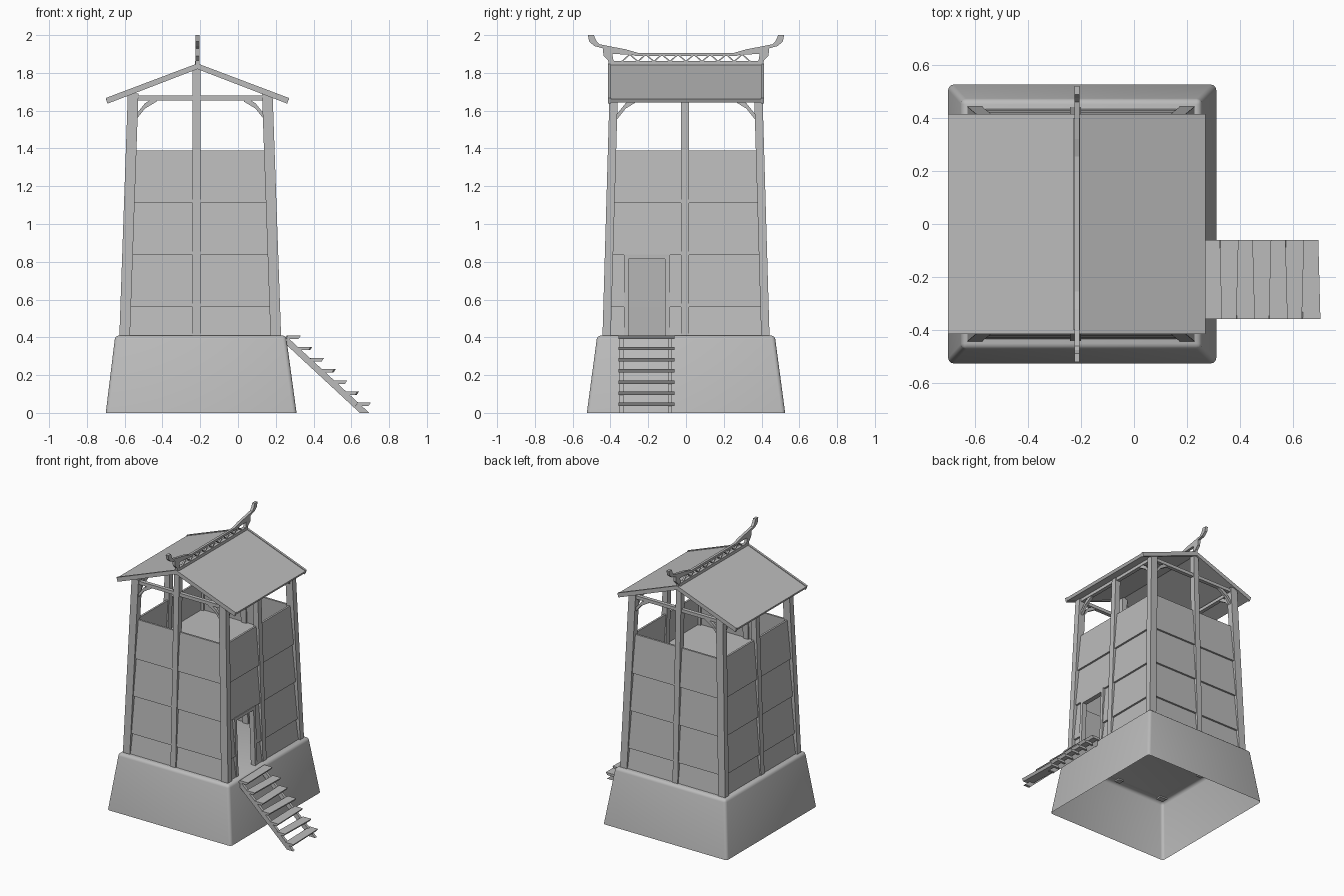
import bpy, bmesh
from mathutils import Vector

if "Cube" in bpy.data.objects:
    bpy.data.objects.remove(bpy.data.objects["Cube"])

grey = bpy.data.materials.new("plain grey")
grey.use_nodes = True
GREY = (0.5, 0.5, 0.5, 1)
grey.diffuse_color = GREY
grey.node_tree.nodes["Principled BSDF"].inputs["Base Color"].default_value = GREY

CX = -0.2          # tower centre line
RIDGE = -0.215     # roof ridge
Z0, ZTOP = 0.41, 1.39


def half_x(z):
    return 0.40 - 0.035 * (z - Z0)


def half_y(z):
    return 0.42 - 0.029 * (z - Z0)


def finish(name, bm):
    bmesh.ops.recalc_face_normals(bm, faces=bm.faces)
    mesh = bpy.data.meshes.new(name)
    bm.to_mesh(mesh)
    bm.free()
    mesh.materials.append(grey)
    obj = bpy.data.objects.new(name, mesh)
    bpy.context.collection.objects.link(obj)
    return obj


def loft(name, ring_a, ring_b):
    """Closed solid between two matching rings of points."""
    bm = bmesh.new()
    a = [bm.verts.new(p) for p in ring_a]
    b = [bm.verts.new(p) for p in ring_b]
    bm.faces.new(a)
    bm.faces.new(b[::-1])
    for i in range(len(a)):
        j = (i + 1) % len(a)
        bm.faces.new((a[j], a[i], b[i], b[j]))
    return finish(name, bm)


def strut(name, start, end, u, v):
    """Bar from start to end; u and v are half-size vectors of its section."""
    u, v = Vector(u), Vector(v)
    section = (u + v, u - v, -u - v, v - u)
    return loft(name, [Vector(start) + o for o in section],
                [Vector(end) + o for o in section])


def wall_point(side, s, z, out=0.0):
    """Point on a leaning wall: s runs along it, out is away from the tower."""
    if side in ("front", "back"):
        sign = -1 if side == "front" else 1
        return Vector((CX + s, sign * (half_y(z) + out), z))
    sign = 1 if side == "right" else -1
    return Vector((CX + sign * (half_x(z) + out), s, z))


def panel(name, side, s0, s1, z0, z1):
    """Clapboard whose lower edge stands proud; s0 and s1 are functions of z."""
    def ring(s):
        return [wall_point(side, s(z0), z0, 0.014), wall_point(side, s(z1), z1, 0.0),
                wall_point(side, s(z1), z1, -0.014), wall_point(side, s(z0), z0, -0.006)]
    loft(name, ring(s0), ring(s1))


# Stone base: open below, with softened top and corners
bm = bmesh.new()
low = [bm.verts.new((-0.195 + x * 0.505, y * 0.525, 0))
       for x, y in ((-1, -1), (1, -1), (1, 1), (-1, 1))]
top = [bm.verts.new((-0.198 + x * 0.452, y * 0.47, Z0))
       for x, y in ((-1, -1), (1, -1), (1, 1), (-1, 1))]
bm.faces.new(top)
for i in range(4):
    j = (i + 1) % 4
    bm.faces.new((low[i], low[j], top[j], top[i]))
edges = [e for e in bm.edges if max(v.co.z for v in e.verts) > 0.1]
bmesh.ops.bevel(bm, geom=edges, offset=0.02, segments=3, profile=0.5, affect='EDGES')
base = finish("base", bm)
bpy.ops.object.select_all(action='DESELECT')
base.select_set(True)
bpy.context.view_layer.objects.active = base
bpy.ops.object.shade_smooth_by_angle()

# Corner posts
for sx in (-1, 1):
    for sy in (-1, 1):
        ends = [(CX + sx * half_x(z), sy * half_y(z), z) for z in (Z0 - 0.01, 1.69)]
        strut("corner_post", *ends, (0.028, 0, 0), (0, 0.022, 0))

# Walls with middle posts, top beams and corner braces
rows = (Z0, 0.56, 0.835, 1.11, ZTOP)
DOOR = (-0.305, -0.11, 0.815)
for side in ("front", "back", "left", "right"):
    gable = side in ("front", "back")
    mid = -0.02 if gable else -0.005
    reach = half_x if gable else half_y
    along = Vector((1, 0, 0)) if gable else Vector((0, 1, 0))
    across = Vector((0, 1, 0)) if gable else Vector((1, 0, 0))

    def edge_low(z): return -reach(z)
    def edge_high(z): return reach(z)
    def middle(z): return mid

    strut(side + "_middle_post", wall_point(side, mid, Z0 - 0.01),
          wall_point(side, mid, 1.835 if gable else 1.69), along * 0.021, across * 0.021)

    for z0, z1 in zip(rows, rows[1:]):
        panel(side + "_panel", side, middle, edge_high, z0, z1)
        if side == "right" and z0 < DOOR[2] - 0.1:
            panel("door_side_panel", side, edge_low, lambda z: DOOR[0], z0, z1)
            panel("door_side_panel", side, lambda z: DOOR[1], middle, z0, z1)
        else:
            panel(side + "_panel", side, edge_low, middle, z0, z1)

    zb = 1.667
    strut(side + "_top_beam", wall_point(side, -reach(zb), zb),
          wall_point(side, reach(zb), zb), across * 0.014, (0, 0, 0.012))
    for sign in (-1, 1):
        foot = wall_point(side, sign * (reach(1.56) - 0.015), 1.56)
        bend = wall_point(side, sign * (reach(1.62) - 0.065), 1.625)
        head = wall_point(side, sign * (reach(1.66) - 0.125), 1.662)
        strut(side + "_brace", foot, bend, across * 0.01, (0, 0, 0.014))
        strut(side + "_brace", bend, head, across * 0.01, (0, 0, 0.014))

# Door frame
for s in (DOOR[0] - 0.012, DOOR[1] + 0.012):
    strut("door_jamb", wall_point("right", s, Z0), wall_point("right", s, 0.835),
          (0.018, 0, 0), (0, 0.012, 0))
strut("door_lintel", wall_point("right", DOOR[0] - 0.024, 0.827),
      wall_point("right", DOOR[1] + 0.024, 0.827), (0.018, 0, 0), (0, 0, 0.012))

# Lookout floor
strut("lookout_floor", (CX, -half_y(1.15), 1.15), (CX, half_y(1.15), 1.15),
      (half_x(1.15), 0, 0), (0, 0, 0.01))


# Roof slopes with thicker gable boards
def roof_ring(sign, y, drop, bottom):
    profile = ((0, 1.85 - drop), (0.485, 1.667 - drop), (0.476, 1.637 + bottom), (0, 1.82 + bottom))
    return [(RIDGE + sign * x, y, z) for x, z in profile]


for sign in (-1, 1):
    loft("roof_slope", roof_ring(sign, -0.4, 0.005, 0.006), roof_ring(sign, 0.4, 0.005, 0.006))
    for end in (-1, 1):
        loft("gable_board", roof_ring(sign, end * 0.398, 0, 0), roof_ring(sign, end * 0.414, 0, 0))

# Ridge ornament: rails, lattice and curled finials
strut("ridge_bar", (RIDGE, -0.4, 1.851), (RIDGE, 0.4, 1.851), (0.012, 0, 0), (0, 0, 0.011))
strut("ridge_rail", (RIDGE, -0.27, 1.898), (RIDGE, 0.27, 1.898), (0.009, 0, 0), (0, 0, 0.008))
COUNT = 16
STEP = 0.68 / COUNT
for i in range(COUNT):
    y = -0.34 + i * STEP
    za, zb = (1.86, 1.898) if i % 2 == 0 else (1.898, 1.86)
    strut("ridge_lattice", (RIDGE, y, za), (RIDGE, y + STEP, zb), (0.006, 0, 0), (0, 0.005, 0))
curl = ((0.24, 1.89), (0.25, 1.905), (0.32, 1.925), (0.40, 1.94), (0.46, 1.952),
        (0.475, 1.97), (0.488, 2.0), (0.52, 2.0), (0.512, 1.965), (0.485, 1.942),
        (0.44, 1.93), (0.437, 1.89), (0.412, 1.865), (0.41, 1.84), (0.37, 1.84),
        (0.385, 1.87), (0.39, 1.9), (0.33, 1.898))
for end in (-1, 1):
    loft("ridge_finial", [(RIDGE - 0.01, end * y, z) for y, z in curl],
         [(RIDGE + 0.01, end * y, z) for y, z in curl])

# Stairs up to the door
for y in (-0.342, -0.085):
    loft("stair_stringer", *[[(0.262, yy, 0.40), (0.262, yy, 0.355), (0.645, yy, 0),
                              (0.695, yy, 0)] for yy in (y - 0.01, y + 0.01)])
for i in range(7):
    x, z = 0.288 + i * 0.0617, 0.4 - i * 0.0592
    skew = 0.004 if i % 2 else -0.004
    strut("stair_tread", (x - skew, -0.358, z), (x + skew, -0.06, z),
          (0.034, 0, 0), (0.006, 0, 0.009))
